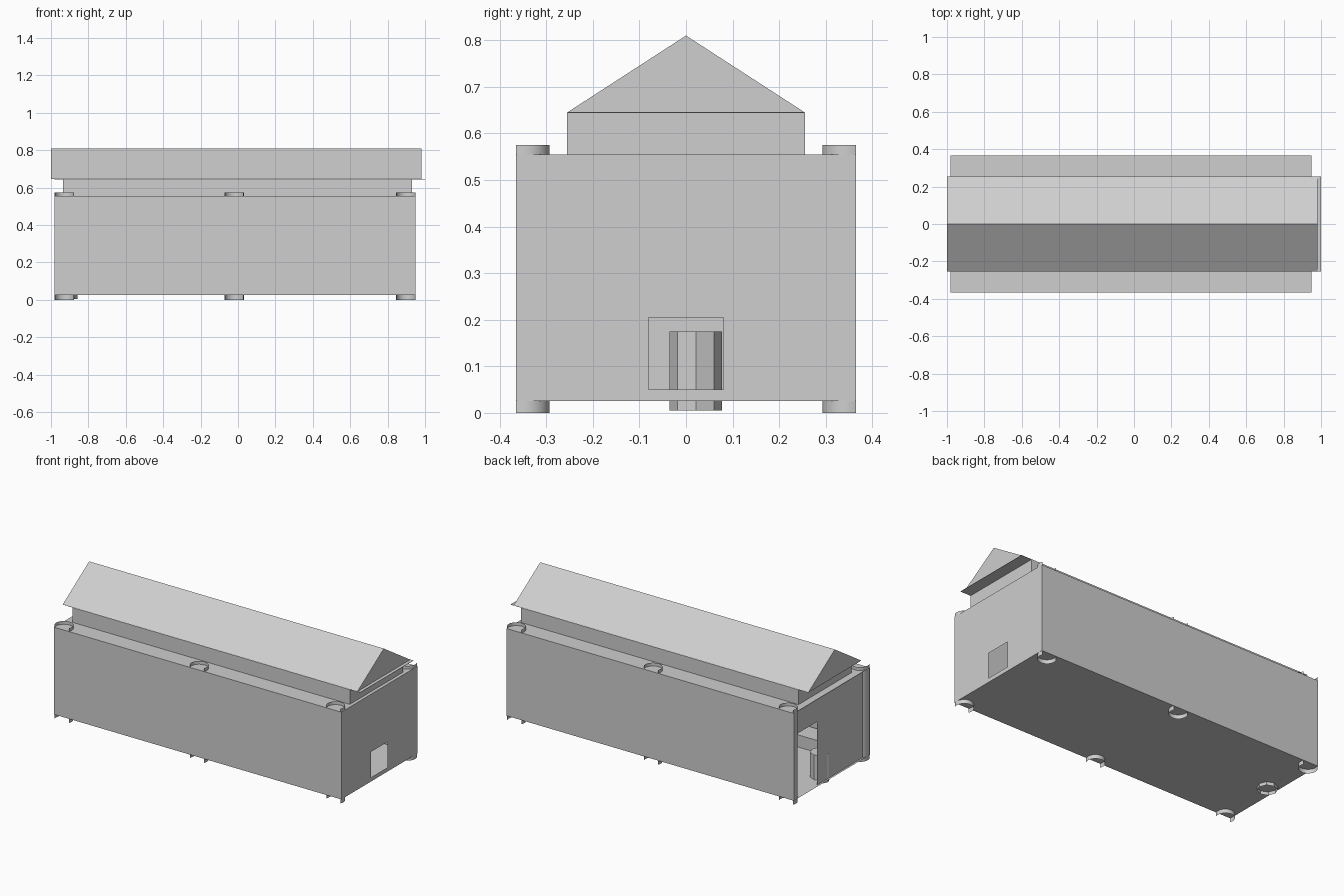
import bpy, bmesh, math

cube = bpy.data.objects.get("Cube")
if cube:
    bpy.data.objects.remove(cube, do_unlink=True)

grey = bpy.data.materials.new("plain_grey")
grey.use_nodes = True
COLOUR = (0.62, 0.62, 0.62, 1)
grey.diffuse_color = COLOUR
grey.node_tree.nodes["Principled BSDF"].inputs["Base Color"].default_value = COLOUR


def make(name, verts, faces):
    mesh = bpy.data.meshes.new(name)
    mesh.from_pydata(verts, [], faces)
    bm = bmesh.new()
    bm.from_mesh(mesh)
    bmesh.ops.recalc_face_normals(bm, faces=bm.faces)
    bm.to_mesh(mesh)
    bm.free()
    mesh.materials.append(grey)
    obj = bpy.data.objects.new(name, mesh)
    bpy.context.collection.objects.link(obj)
    return obj


def prism(name, profile, x0, x1):
    """Extrude a closed (y, z) profile along x, with both ends filled."""
    n = len(profile)
    verts = [(x, y, z) for x in (x0, x1) for y, z in profile]
    faces = [(i, (i + 1) % n, n + (i + 1) % n, n + i) for i in range(n)]
    faces += [tuple(range(n)), tuple(range(n, 2 * n))]
    return make(name, verts, faces)


def box(name, x0, x1, y0, y1, z0, z1):
    return prism(name, [(y0, z0), (y1, z0), (y1, z1), (y0, z1)], x0, x1)


def end_wall(name, x, ys, zs):
    """Wall across y with an opening in the middle cell of a 3 x 3 grid."""
    verts = [(x, y, z) for z in zs for y in ys]
    faces = []
    for row in range(3):
        for col in range(3):
            if (row, col) == (1, 1) or zs[row] == zs[row + 1]:
                continue
            a = row * 4 + col
            faces.append((a, a + 1, a + 5, a + 4))
    return make(name, verts, faces)


X0, X1, Y, FLOOR, TOP = -0.98, 0.95, 0.365, 0.025, 0.555
RADIUS, POST_Y = 0.052, 0.345

# Floor, ledge and long walls
for name, z in (("floor", FLOOR), ("ledge", TOP)):
    make(name, [(X0, -Y, z), (X1, -Y, z), (X1, Y, z), (X0, Y, z)], [(0, 1, 2, 3)])
for name, y in (("front_wall", -Y), ("back_wall", Y)):
    make(name, [(X0, y, FLOOR), (X1, y, FLOOR), (X1, y, TOP), (X0, y, TOP)], [(0, 1, 2, 3)])

# End walls: a window on the left, a doorway on the right
end_wall("left_end_wall", X1, (-Y, -0.08, 0.08, Y), (FLOOR, 0.05, 0.205, TOP))
end_wall("right_end_wall", -0.968, (-Y, 0.125, 0.33, Y), (FLOOR, FLOOR, 0.41, TOP))

# Open round posts, cut flat where they meet the long walls
cut = math.asin((Y - POST_Y) / RADIUS)
STEPS = 20
for label, px in (("right", X0 + RADIUS), ("middle", -0.02), ("left", X1 - RADIUS)):
    for side, s in (("front", -1), ("back", 1)):
        verts = []
        for i in range(STEPS + 1):
            a = cut - (math.pi + 2 * cut) * i / STEPS
            x, y = px + RADIUS * math.cos(a), s * (POST_Y + RADIUS * math.sin(a))
            verts += [(x, y, 0), (x, y, 0.575)]
        faces = [(2 * i, 2 * i + 2, 2 * i + 3, 2 * i + 1) for i in range(STEPS)]
        post = make(f"{side}_{label}_post", verts, faces)
        post.data.polygons.foreach_set("use_smooth", [True] * STEPS)

# Upper storey, gable roof and its soffit
EAVE = 0.645
box("upper_storey", -0.935, 0.93, -0.255, 0.255, TOP, EAVE)
prism("gable_roof", [(-0.255, EAVE), (0.255, EAVE), (0, 0.81)], -1.0, 0.98)
box("roof_soffit", -0.98, 1.0, -0.254, 0.254, EAVE - 0.001, EAVE + 0.001)

# Eight-sided barrel by the doorway, open below
ring = [(-0.915 + 0.056 * math.cos(k * math.pi / 4), 0.021 + 0.056 * math.sin(k * math.pi / 4))
        for k in range(8)]
verts = [(x, y, z) for z in (0.005, 0.175) for x, y in ring]
faces = [(k, (k + 1) % 8, 8 + (k + 1) % 8, 8 + k) for k in range(8)]
make("barrel", verts, faces + [tuple(range(8, 16))])

# Low bench along the inside of the front wall
box("bench", -0.78, -0.3, -0.345, -0.22, 0.026, 0.1)
